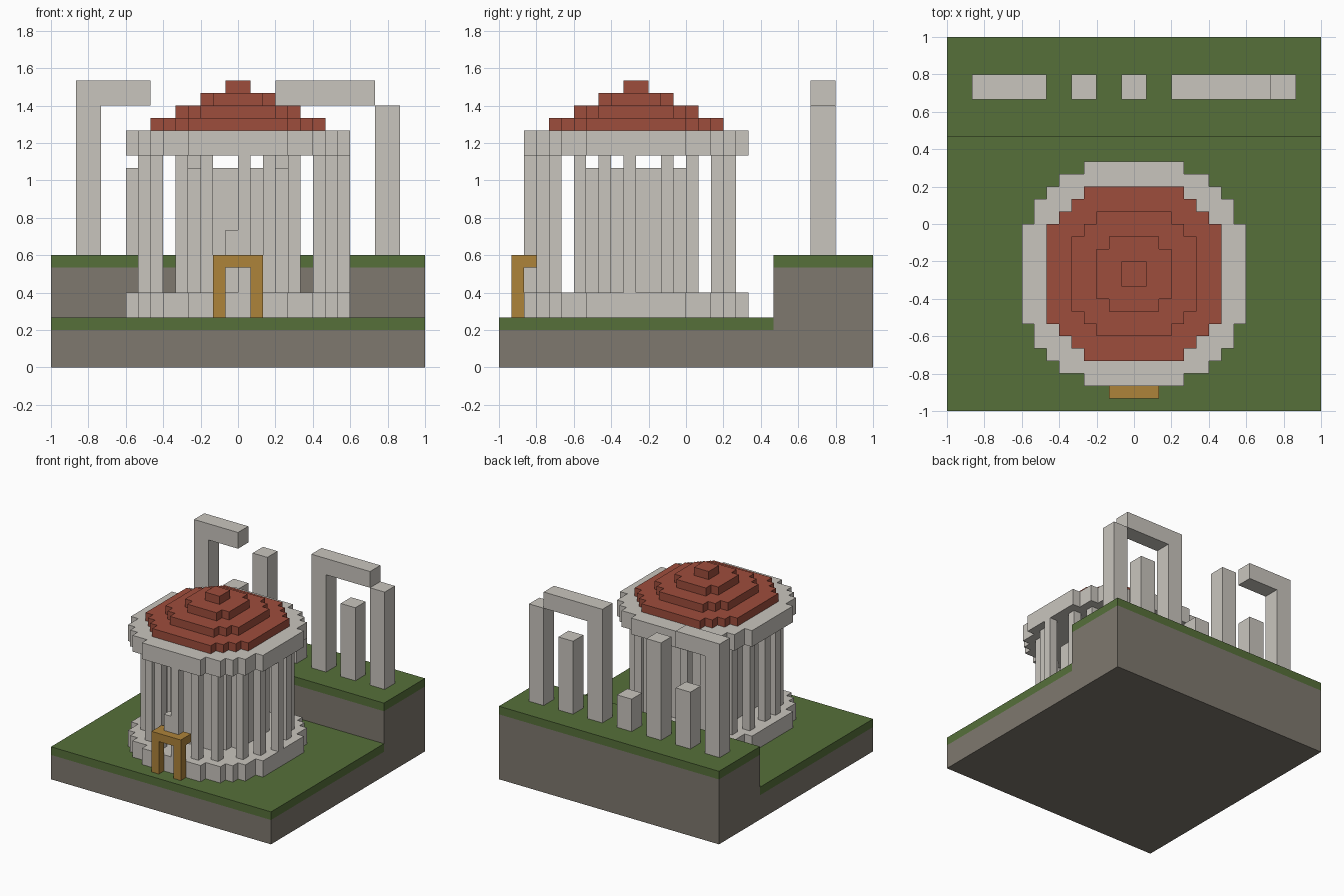
import bpy, bmesh, math

if "Cube" in bpy.data.objects:
    bpy.data.objects.remove(bpy.data.objects["Cube"])

U = 1 / 15  # one block


def material(name, rgb):
    m = bpy.data.materials.new(name)
    m.diffuse_color = [(c / 255 / 12.92 if c < 11 else ((c / 255 + 0.055) / 1.055) ** 2.4)
                       for c in rgb] + [1]
    m.use_nodes = True
    m.node_tree.nodes["Principled BSDF"].inputs["Base Color"].default_value = m.diffuse_color
    return m


MARBLE = material("pale_stone", (201, 197, 190))
ROCK = material("dark_rock", (126, 120, 110))
GRASS = material("grass_green", (86, 112, 58))
ROOF = material("roof_red", (158, 77, 60))
WOOD = material("wood_brown", (174, 131, 58))


def finish(name, bm, mat):
    bmesh.ops.recalc_face_normals(bm, faces=bm.faces[:])
    me = bpy.data.meshes.new(name)
    bm.to_mesh(me)
    bm.free()
    me.materials.append(mat)
    bpy.context.collection.objects.link(bpy.data.objects.new(name, me))


def prism(name, outline, z0, z1, mat):
    """Extrude a flat outline, in block units, from z0 to z1."""
    bm = bmesh.new()
    face = bm.faces.new([bm.verts.new((x * U, y * U, z0 * U)) for x, y in outline])
    top = bmesh.ops.extrude_face_region(bm, geom=[face])["geom"]
    bmesh.ops.translate(bm, vec=(0, 0, (z1 - z0) * U),
                        verts=[v for v in top if isinstance(v, bmesh.types.BMVert)])
    finish(name, bm, mat)


def box(name, x0, x1, y0, y1, z0, z1, mat):
    prism(name, [(x0, y0), (x1, y0), (x1, y1), (x0, y1)], z0, z1, mat)


def disc(name, r, z0, z1, mat, cy=-4):
    """Stepped block circle of radius r."""
    right = []
    for j in range(r - 1, -r - 1, -1):
        half = sum((i + .5) ** 2 + (j + .5) ** 2 <= (r + .4) ** 2 for i in range(r))
        if right and right[-1][0] == half:
            right[-1] = (half, cy + j)
        else:
            right += [(half, cy + j + 1), (half, cy + j)]
    left = [(-x, y) for x, y in reversed(right)]
    prism(name, right + left, z0, z1, mat)


# Terraced ground
box("lower_rock", -15, 15, -15, 7, 0, 3, ROCK)
box("lower_grass", -15, 15, -15, 7, 3, 4, GRASS)
box("upper_rock", -15, 15, 7, 15, 0, 8, ROCK)
box("upper_grass", -15, 15, 7, 15, 8, 9, GRASS)

# Round temple: plinth, inner chamber, entablature, stepped roof
disc("plinth", 9, 4, 6, MARBLE)
disc("inner_chamber", 5, 6, 16, MARBLE)
disc("entablature", 9, 17, 19, MARBLE)
for k, r in enumerate((7, 5, 3, 1)):
    disc(f"roof_tier_{k + 1}", r, 19 + k, 20 + k, ROOF)

# Ring of twenty columns snapped to the block grid
for k in range(20):
    a = k * math.tau / 20
    x = math.floor(8 * math.cos(a) + 1e-6)
    y = -1 - math.floor(4 + 8 * math.sin(a) + 1e-6)
    if y == -13:  # front column passes through the porch beam
        box("front_column_foot", x, x + 1, y, y + 1, 6, 8, MARBLE)
        box("front_column", x, x + 1, y, y + 1, 9, 17, MARBLE)
    else:
        box(f"column_{k + 1}", x, x + 1, y, y + 1, 6, 17, MARBLE)

# Wooden porch with a stone block on top
box("porch_beam", -2, 2, -14, -12, 8, 9, WOOD)
for x in (-2, 1):
    box("porch_post", x, x + 1, -14, -13, 4, 8, WOOD)
box("porch_block", -1, 0, -13, -12, 9, 11, MARBLE)

# Ruined colonnade on the upper terrace
for k, top in enumerate((21, 16, 21, 13, 21, 18, 21)):
    x = -13 + 4 * k
    box(f"ruin_column_{k + 1}", x, x + 2, 10, 12, 9, top, MARBLE)
box("ruin_beam_left", -13, -7, 10, 12, 21, 23, MARBLE)
box("ruin_beam_right", 3, 11, 10, 12, 21, 23, MARBLE)
